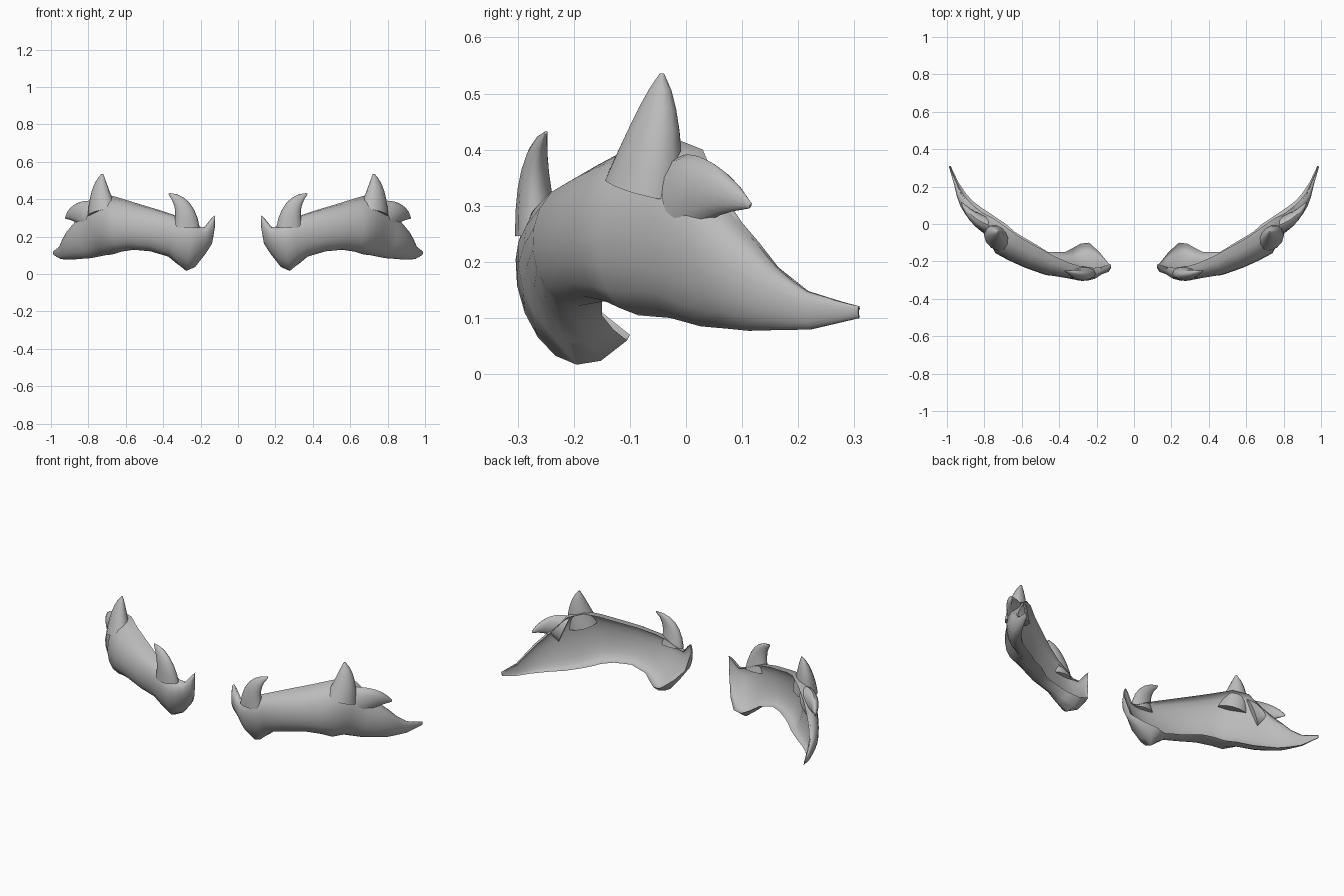
import bpy, bmesh, math
from mathutils import Vector

if "Cube" in bpy.data.objects:
    bpy.data.objects.remove(bpy.data.objects["Cube"])

# Slanted stations from inner to outer end:
# lower rim x y z, upper rim x y z, forward bulge
STATIONS = [
    (.125, -.22, .25, .127, -.215, .31, .02),
    (.145, -.20, .16, .145, -.22, .295, .06),
    (.185, -.15, .11, .18, -.23, .25, .09),
    (.24, -.10, .07, .215, -.235, .255, .14),
    (.285, -.105, .06, .25, -.23, .275, .16),
    (.33, -.13, .08, .29, -.225, .295, .15),
    (.37, -.15, .105, .34, -.21, .315, .14),
    (.46, -.15, .13, .43, -.17, .345, .155),
    (.54, -.10, .14, .53, -.115, .375, .18),
    (.60, -.065, .13, .61, -.07, .40, .19),
    (.64, -.04, .115, .68, -.02, .42, .20),
    (.685, .0, .105, .75, .03, .40, .14),
    (.76, .05, .09, .81, .06, .33, .125),
    (.82, .09, .085, .86, .10, .27, .10),
    (.865, .125, .08, .89, .13, .235, .08),
    (.90, .165, .08, .92, .165, .19, .055),
    (.94, .225, .08, .945, .22, .145, .03),
    (.98, .31, .10, .985, .31, .115, .01),
]
STEPS = 10

grey = bpy.data.materials.new("grey")
grey.diffuse_color = (.5, .5, .5, 1)
grey.use_nodes = True
grey.node_tree.nodes["Principled BSDF"].inputs["Base Color"].default_value = grey.diffuse_color


def arc(low, high, bulge, out):
    """Cubic curve from the lower rim to the upper rim, bowed outward."""
    sag = .4 + .8 * max(0, 1 - abs(low.x - .27) / .12)
    c1 = low + out * bulge - Vector((0, 0, sag * bulge))
    c2 = high + out * bulge + Vector((0, 0, .02))
    pts = []
    for i in range(STEPS + 1):
        t = i / STEPS
        s = 1 - t
        pts.append(low * s**3 + c1 * 3*s*s*t + c2 * 3*s*t*t + high * t**3)
    return pts


def section(st):
    """Closed section: bowed front and a shallower hollow back."""
    low, high, bulge = Vector(st[:3]), Vector(st[3:6]), st[6]
    a = 1.6 * ((low.x + high.x) / 2 - .3)
    out = Vector((math.sin(a), -math.cos(a), 0))
    return arc(low, high, bulge, out) + arc(low, high, bulge * .45, out)[-2:0:-1]


def horn_rings(base, bend, tip, wide, r_wide, r_deep):
    """Tapering oval rings along a bent path."""
    base, bend, tip, wide = map(Vector, (base, bend, tip, wide))
    rings = []
    for k in range(7):
        t = k / 6
        s = 1 - t
        centre = base * s*s + bend * 2*s*t + tip * t*t
        along = ((bend - base) * s + (tip - bend) * t).normalized()
        w = (wide - along * wide.dot(along)).normalized()
        d = along.cross(w)
        f = max(s ** .7, .06)
        rings.append([centre + (w * r_wide * math.cos(i * math.pi / 6)
                                + d * r_deep * math.sin(i * math.pi / 6)) * f
                      for i in range(12)])
    return rings


def loft(name, rings):
    """Skin closed rings, cap the ends, shade smooth and mirror."""
    bm = bmesh.new()
    rows = [[bm.verts.new(p) for p in ring] for ring in rings]
    n = len(rows[0])
    for r0, r1 in zip(rows, rows[1:]):
        for i in range(n):
            j = (i + 1) % n
            bm.faces.new((r0[i], r0[j], r1[j], r1[i]))
    bm.faces.new(rows[0])
    bm.faces.new(rows[-1])
    bmesh.ops.recalc_face_normals(bm, faces=bm.faces)
    mesh = bpy.data.meshes.new(name)
    bm.to_mesh(mesh)
    bm.free()
    mesh.materials.append(grey)
    ob = bpy.data.objects.new(name, mesh)
    bpy.context.collection.objects.link(ob)
    bpy.ops.object.select_all(action='DESELECT')
    bpy.context.view_layer.objects.active = ob
    ob.select_set(True)
    bpy.ops.object.shade_smooth_by_angle(angle=math.radians(50))
    ob.modifiers.new("mirror", 'MIRROR')


# Main hair mass of each brow
loft("brow", [section(s) for s in STATIONS])

# Upswept tufts: inner, peak and outer
loft("inner_tuft", horn_rings((.275, -.265, .25), (.275, -.28, .385),
                              (.37, -.25, .43), (1, 0, 0), .07, .04))
loft("peak_tuft", horn_rings((.725, -.075, .33), (.745, -.05, .45),
                             (.725, -.043, .535), (.8, .6, 0), .085, .065))
loft("outer_tuft", horn_rings((.79, .0, .31), (.87, .03, .345),
                              (.922, .115, .30), (0, 0, 1), .085, .045))
